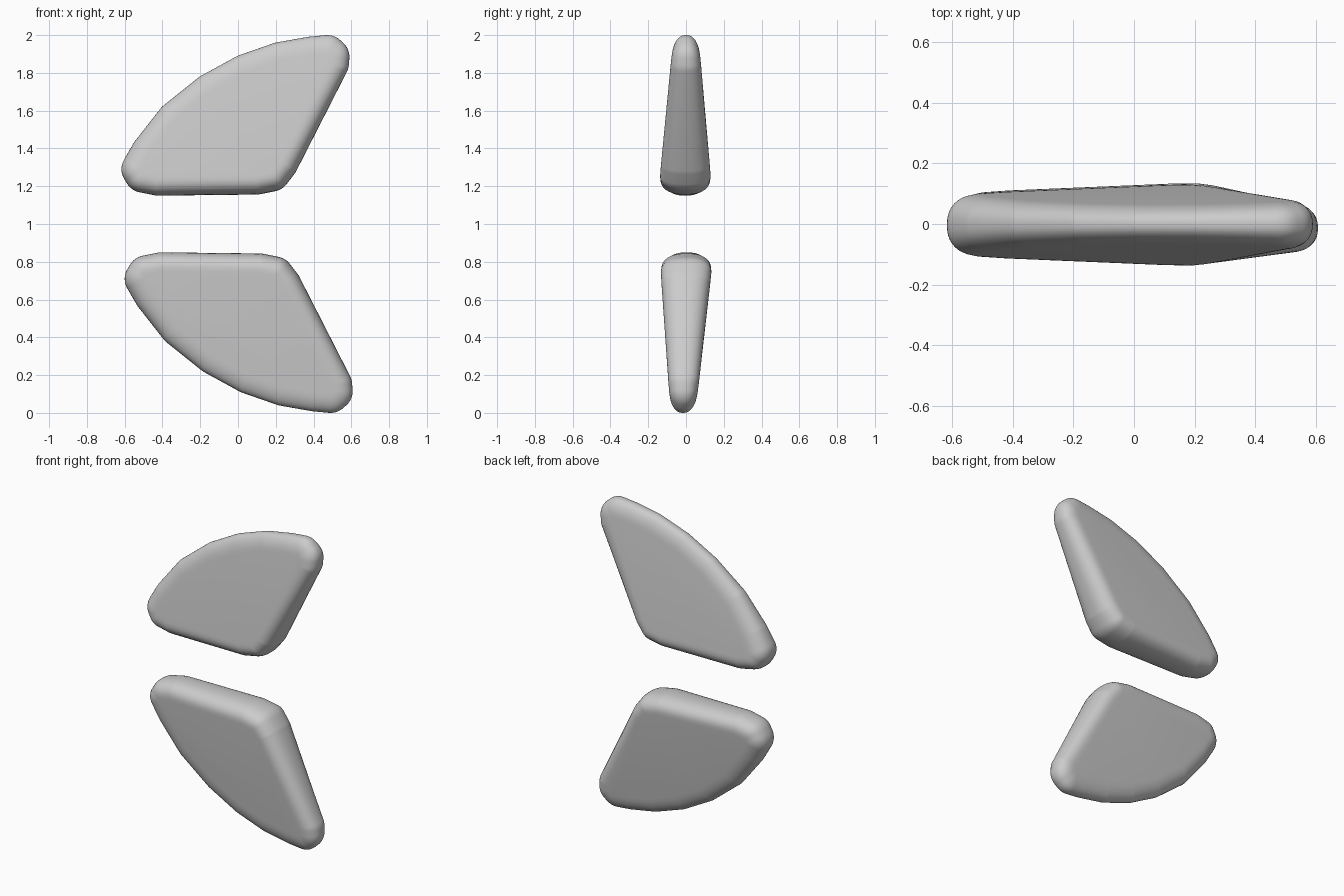
import bpy, bmesh, math
from mathutils import Vector

if "Cube" in bpy.data.objects:
    bpy.data.objects.remove(bpy.data.objects["Cube"])

R = 0.1  # rounding width of the rim
# inner outline of the pad (x, z), counter-clockwise; the rim is rolled around it
CORE = [(-0.515, 1.29), (-0.50, 1.266), (-0.42, 1.25), (0.10, 1.256), (0.18, 1.272),
        (0.221, 1.325), (0.489, 1.85), (0.492, 1.885), (0.475, 1.9), (0.39, 1.892),
        (0.225, 1.863), (0.041, 1.799), (-0.145, 1.697), (-0.33, 1.549), (-0.465, 1.377)]


def rim_points():
    """Core points paired with outward normals, fanned round each corner."""
    pts = [Vector(p) for p in CORE]
    n = len(pts)
    out = []
    for i, p in enumerate(pts):
        d0 = p - pts[i - 1]
        d1 = pts[(i + 1) % n] - p
        a0 = math.atan2(-d0.x, d0.y)
        turn = (math.atan2(-d1.x, d1.y) - a0 + math.pi) % (2 * math.pi) - math.pi
        steps = max(1, math.ceil(abs(turn) / math.radians(8)))
        for k in range(steps + 1):
            a = a0 + turn * k / steps
            out.append((p, Vector((-math.cos(a), -math.sin(a))) * -1))
    return out


def half_thickness(x, z):
    return 0.135 + 0.044 * (x - 0.18) - 0.115 * (z - 1.25)


def make_pad(name, flip, dx, y_inner, y_outer):
    bm = bmesh.new()
    rim = rim_points()
    # normals point outward: flip them if the outline runs the other way
    centre = Vector((0, 1.5))
    sign = 1 if (rim[0][0] - centre).dot(rim[0][1]) > 0 else -1
    steps = 10
    rings = []
    for j in range(-steps, steps + 1):
        t = j / steps * math.pi / 2
        off = R * max(math.cos(t), 0) ** 0.85 if abs(j) < steps else 0
        side = math.copysign(abs(math.sin(t)) ** 0.85, t) if j else 0
        ring = []
        for p, nrm in rim:
            q = p + nrm * sign * off
            lean = y_inner + (y_outer - y_inner) * (q.y - 1.15) / 0.85
            y = half_thickness(q.x, q.y) * side + lean
            ring.append(bm.verts.new((q.x + dx, y, 2 - q.y if flip else q.y)))
        rings.append(ring)
    m = len(rim)
    for a, b in zip(rings, rings[1:]):
        for i in range(m):
            k = (i + 1) % m
            bm.faces.new((a[i], a[k], b[k], b[i]))
    bm.faces.new(rings[0])
    bm.faces.new(rings[-1])
    bmesh.ops.remove_doubles(bm, verts=bm.verts, dist=0.0005)
    bmesh.ops.recalc_face_normals(bm, faces=bm.faces)
    for f in bm.faces:
        f.smooth = True
    mesh = bpy.data.meshes.new(name)
    bm.to_mesh(mesh)
    bm.free()
    bpy.context.collection.objects.link(bpy.data.objects.new(name, mesh))


# upper pad and its mirrored, slightly leaning partner
make_pad("upper_pad", False, -0.002, -0.004, 0.0)
make_pad("lower_pad", True, 0.015, 0.003, -0.016)
